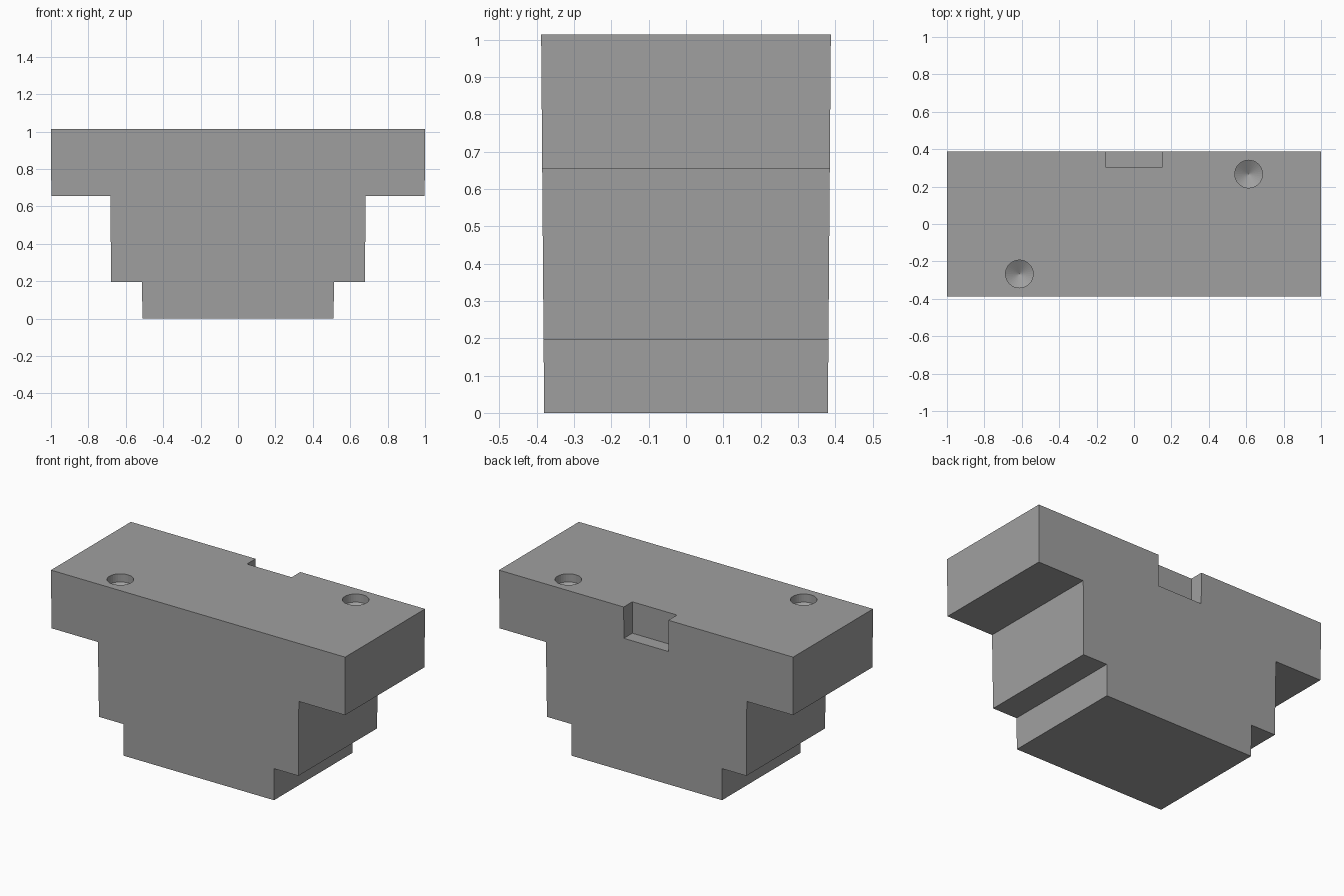
import bpy, bmesh, math

if "Cube" in bpy.data.objects:
    bpy.data.objects.remove(bpy.data.objects["Cube"])

steel = bpy.data.materials.new("steel_grey")
steel.diffuse_color = (0.35, 0.35, 0.35, 1)
steel.use_nodes = True
steel.node_tree.nodes["Principled BSDF"].inputs["Base Color"].default_value = steel.diffuse_color

TOP = 1.013


def half_depth(z):
    # front and back walls lean in slightly towards the bottom
    return 0.380 + 0.008 * z / TOP


def make_object(name, bm):
    bmesh.ops.recalc_face_normals(bm, faces=bm.faces)
    mesh = bpy.data.meshes.new(name)
    bm.to_mesh(mesh)
    bm.free()
    mesh.materials.append(steel)
    obj = bpy.data.objects.new(name, mesh)
    bpy.context.collection.objects.link(obj)
    return obj


def cut(target, cutter):
    cutter.hide_render = True
    cutter.hide_viewport = True
    mod = target.modifiers.new(cutter.name, 'BOOLEAN')
    mod.operation = 'DIFFERENCE'
    mod.solver = 'EXACT'
    mod.object = cutter


# stepped block: mirrored half profile, extruded through y
half = [(0.511, 0), (0.513, 0.195), (0.678, 0.195), (0.683, 0.655),
        (0.998, 0.655), (1.0, TOP)]
profile = half + [(-x, z) for x, z in reversed(half)]
bm = bmesh.new()
rings = [[bm.verts.new((x, s * half_depth(z), z)) for x, z in profile] for s in (-1, 1)]
for ring in rings:
    bm.faces.new(ring)
n = len(profile)
for i in range(n):
    j = (i + 1) % n
    bm.faces.new((rings[0][i], rings[0][j], rings[1][j], rings[1][i]))
block = make_object("stepped_block", bm)

# notches in the front and back top edges
for side, name in ((-1, "front_notch_cutter"), (1, "back_notch_cutter")):
    bm = bmesh.new()
    bmesh.ops.create_cube(bm, size=1)
    for v in bm.verts:
        v.co = (v.co.x * 0.304, side * (0.404 + v.co.y * 0.2), 0.97 + v.co.z * 0.3)
    cut(block, make_object(name, bm))

# blind drilled holes with conical bottoms, at opposite corners
R, DEPTH, TIP, SEG = 0.074, 0.05, 0.043, 32
for side, name in ((-1, "left_hole_cutter"), (1, "right_hole_cutter")):
    bm = bmesh.new()
    cx, cy = side * 0.613, side * 0.267
    circles = [[bm.verts.new((cx + R * math.cos(2 * math.pi * k / SEG),
                              cy + R * math.sin(2 * math.pi * k / SEG), z))
                for k in range(SEG)] for z in (TOP - DEPTH, TOP + 0.1)]
    tip = bm.verts.new((cx, cy, TOP - DEPTH - TIP))
    bm.faces.new(circles[1])
    for k in range(SEG):
        m = (k + 1) % SEG
        bm.faces.new((circles[0][k], circles[0][m], circles[1][m], circles[1][k]))
        bm.faces.new((circles[0][m], circles[0][k], tip))
    cut(block, make_object(name, bm))
